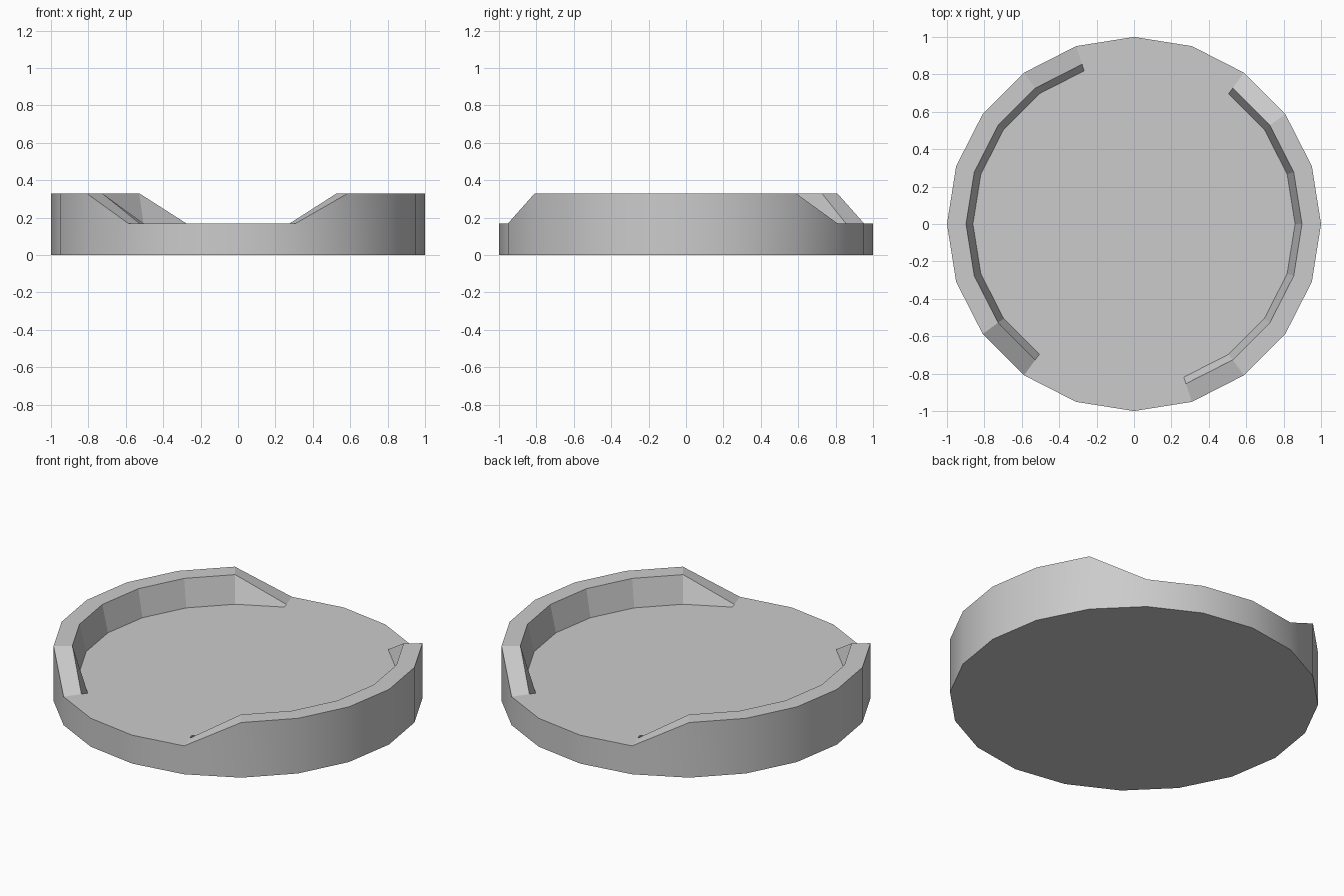
import bpy, bmesh
from math import cos, sin, pi

if "Cube" in bpy.data.objects:
    bpy.data.objects.remove(bpy.data.objects["Cube"])

SIDES = 20
LOW, HIGH = 0.17, 0.33
R_OUT, R_LIP, R_FLOOR = 1.0, 0.898, 0.861

bm = bmesh.new()


def ring_vert(radius, i, z):
    a = 2 * pi * i / SIDES
    return bm.verts.new((radius * cos(a), radius * sin(a), z))


# Two rim arcs, half a turn apart; each ramps down to the floor at both ends
arcs = [[(i + off) % SIDES for i in range(6, 14)] for off in (0, 10)]
raised = {i for arc in arcs for i in arc[1:-1]}


def height(i):
    return HIGH if i in raised else LOW


bottom = [ring_vert(R_OUT, i, 0) for i in range(SIDES)]
outer = [ring_vert(R_OUT, i, height(i)) for i in range(SIDES)]

# Underside and outer wall
bm.faces.new(bottom[::-1])
for i in range(SIDES):
    j = (i + 1) % SIDES
    f = bm.faces.new((bottom[i], bottom[j], outer[j], outer[i]))
    f.smooth = True

# Rim tops and sloping inner walls, collecting the floor outline on the way
outline = []
for arc in arcs:
    lip = [ring_vert(R_LIP, i, height(i)) for i in arc]
    foot = [ring_vert(R_FLOOR, i, LOW) for i in arc]
    for k in range(len(arc) - 1):
        a, b = outer[arc[k]], outer[arc[k + 1]]
        bm.faces.new((a, b, lip[k + 1], lip[k]))
        bm.faces.new((lip[k], lip[k + 1], foot[k + 1], foot[k]))
    gap = [outer[(arc[-1] + n) % SIDES] for n in range(4)]
    outline += [lip[0]] + foot + [lip[-1]] + gap

# Floor, running out to the edge in the two gaps
bm.faces.new(outline)

# Keep only the outer wall's upright edges soft
for e in bm.edges:
    e.smooth = all(f.smooth for f in e.link_faces)

mesh = bpy.data.meshes.new("round_tray")
bm.to_mesh(mesh)
bm.free()
bpy.context.collection.objects.link(bpy.data.objects.new("round_tray", mesh))
